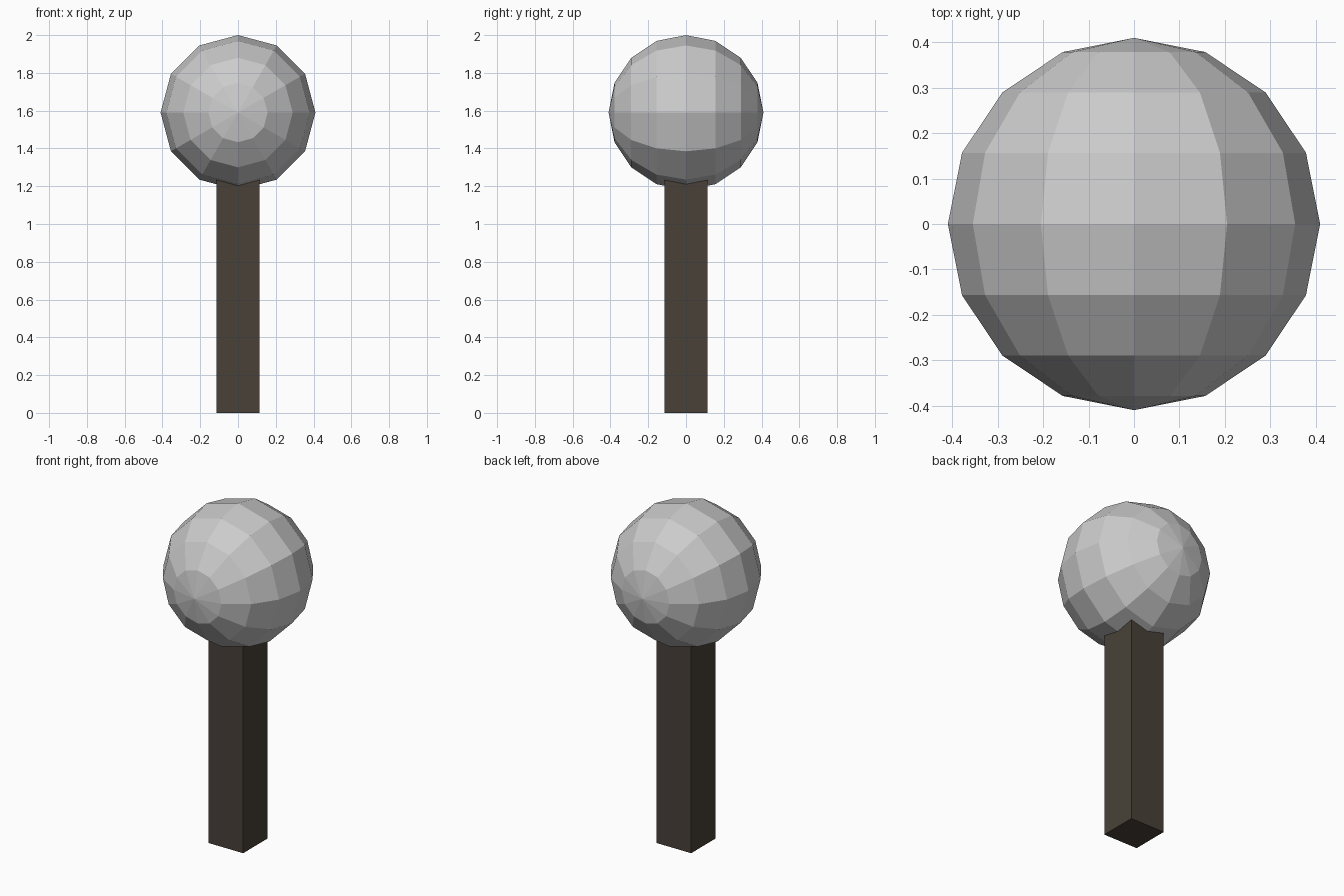
import bpy
import math

if "Cube" in bpy.data.objects:
    bpy.data.objects.remove(bpy.data.objects["Cube"])

R = 0.41        # head radius
HALF = 0.113    # half width of the square handle
HANDLE_TOP = 1.32  # handle ends hidden inside the head

# Low-poly round head, poles pointing front and back
bpy.ops.mesh.primitive_uv_sphere_add(segments=12, ring_count=8, radius=R,
                                     location=(0, 0, 2 - R),
                                     rotation=(math.pi / 2, 0, 0))
head = bpy.context.object
head.name = "head"

# Square handle
bpy.ops.mesh.primitive_cube_add(size=1, location=(0, 0, HANDLE_TOP / 2))
handle = bpy.context.object
handle.name = "handle"
handle.scale = (2 * HALF, 2 * HALF, HANDLE_TOP)
bpy.ops.object.transform_apply(location=False, rotation=False, scale=True)

# Dark brown handle colour
brown = bpy.data.materials.new("dark_brown")
brown.diffuse_color = (0.065, 0.053, 0.04, 1)
brown.use_nodes = True
brown.node_tree.nodes["Principled BSDF"].inputs["Base Color"].default_value = brown.diffuse_color
handle.data.materials.append(brown)
